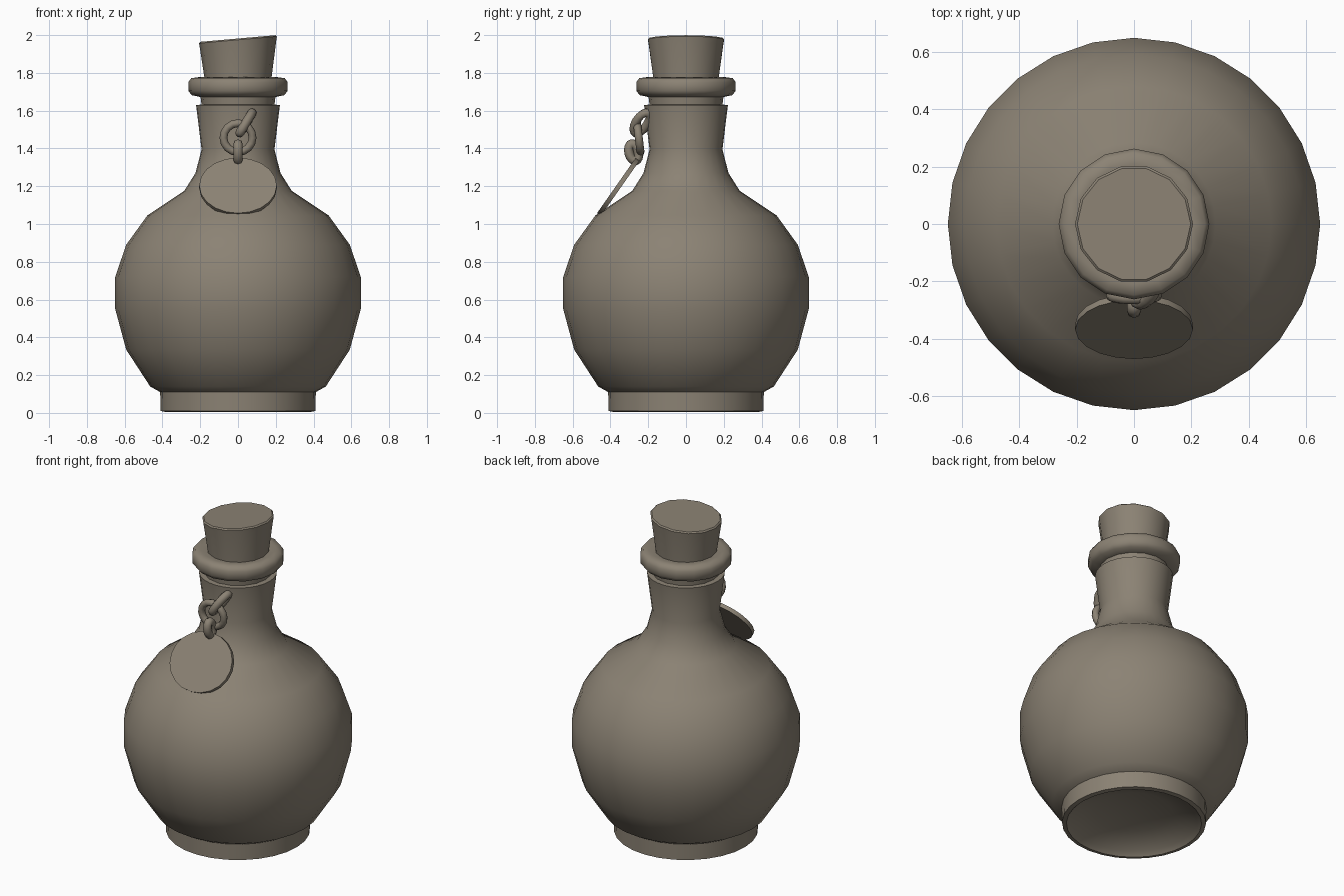
import bpy, bmesh, math
from mathutils import Vector, Matrix

if "Cube" in bpy.data.objects:
    bpy.data.objects.remove(bpy.data.objects["Cube"])

mat = bpy.data.materials.new("grey_brown_clay")
mat.diffuse_color = (0.26, 0.225, 0.175, 1)
mat.use_nodes = True
mat.node_tree.nodes["Principled BSDF"].inputs["Base Color"].default_value = mat.diffuse_color


def finish(name, bm, angle=40):
    bmesh.ops.remove_doubles(bm, verts=bm.verts, dist=1e-5)
    bmesh.ops.recalc_face_normals(bm, faces=bm.faces)
    me = bpy.data.meshes.new(name)
    bm.to_mesh(me)
    bm.free()
    me.materials.append(mat)
    me.shade_smooth()
    me.set_sharp_from_angle(angle=math.radians(angle))
    ob = bpy.data.objects.new(name, me)
    bpy.context.collection.objects.link(ob)
    return ob


def lathe(name, profile, n, closed=False, angle=40):
    bm = bmesh.new()
    rings = [[bm.verts.new((r * math.cos(2 * math.pi * i / n),
                            r * math.sin(2 * math.pi * i / n), z))
              for i in range(n)] if r > 0 else [bm.verts.new((0, 0, z))]
             for r, z in profile]
    pairs = list(zip(rings, rings[1:]))
    if closed:
        pairs.append((rings[-1], rings[0]))
    for a, b in pairs:
        for i in range(n):
            j = (i + 1) % n
            f = [a[i % len(a)], a[j % len(a)], b[j % len(b)], b[i % len(b)]]
            bm.faces.new(list(dict.fromkeys(f)))
    return finish(name, bm, angle)


def link(name, centre, long_axis, normal, half_long, half_wide, minor):
    # oval ring lying in the plane across the normal
    u = Vector(long_axis).normalized()
    w = Vector(normal).normalized()
    v = w.cross(u).normalized()
    w = u.cross(v)
    bm = bmesh.new()
    n, m = 16, 8
    g = []
    for i in range(n):
        a = 2 * math.pi * i / n
        row = []
        for k in range(m):
            b = 2 * math.pi * k / m
            d = minor * math.cos(b)
            p = (u * math.cos(a) * (half_long + d) + v * math.sin(a) * (half_wide + d)
                 + w * minor * math.sin(b))
            row.append(bm.verts.new(Vector(centre) + p))
        g.append(row)
    for i in range(n):
        for k in range(m):
            i2, k2 = (i + 1) % n, (k + 1) % m
            bm.faces.new((g[i][k], g[i2][k], g[i2][k2], g[i][k2]))
    return finish(name, bm, 70)


# round bottle with foot, hollowed underside and flared neck
lathe("bottle_body", [(0, 0.10), (0.22, 0.08), (0.36, 0.03), (0.385, 0.005), (0.41, 0.01),
                      (0.412, 0.11), (0.465, 0.14), (0.592, 0.335), (0.65, 0.55),
                      (0.65, 0.72), (0.592, 0.89), (0.48, 1.045), (0.285, 1.175),
                      (0.225, 1.27), (0.193, 1.395), (0.222, 1.63), (0.15, 1.635), (0, 1.635)], 28)

# rolled lip around the mouth
lathe("bottle_lip", [(0.192, 1.62), (0.198, 1.672), (0.245, 1.682), (0.263, 1.705),
                     (0.263, 1.75), (0.248, 1.772), (0.21, 1.777), (0.15, 1.765), (0.15, 1.62)],
      16, closed=True, angle=50)

# tapered cork with a slanted top
cork = lathe("cork", [(0, 1.70), (0.172, 1.70), (0.177, 1.77), (0.202, 1.95),
                      (0.206, 1.975), (0.198, 1.982), (0, 1.982)], 14)
for v in cork.data.vertices:
    if v.co.z > 1.9:
        v.co.z += 0.088 * v.co.x

# round tag leaning on the shoulder
tag_normal = Vector((0, -0.30, 0.21)).normalized()
bm = bmesh.new()
rot = Vector((0, 0, 1)).rotation_difference(tag_normal).to_matrix().to_4x4()
bmesh.ops.create_cone(bm, cap_ends=True, segments=20, radius1=0.185, radius2=0.185, depth=0.025,
                      matrix=Matrix.Translation((0, -0.358, 1.197)) @ rot
                      @ Matrix.Diagonal((1.11, 0.97, 1, 1)))
finish("tag", bm)

# chain links hanging from the neck
link("chain_ring", (0, -0.25, 1.457), (0, -0.12, 1), (0, -1, -0.12), 0.077, 0.077, 0.021)
link("lower_link", (0, -0.277, 1.38), (0, -0.25, 1), (1, 0, 0), 0.045, 0.025, 0.025)
link("upper_link", (0.042, -0.235, 1.535), (0.08, 0.08, 0.13), (1, 0, -0.55), 0.07, 0.03, 0.024)
